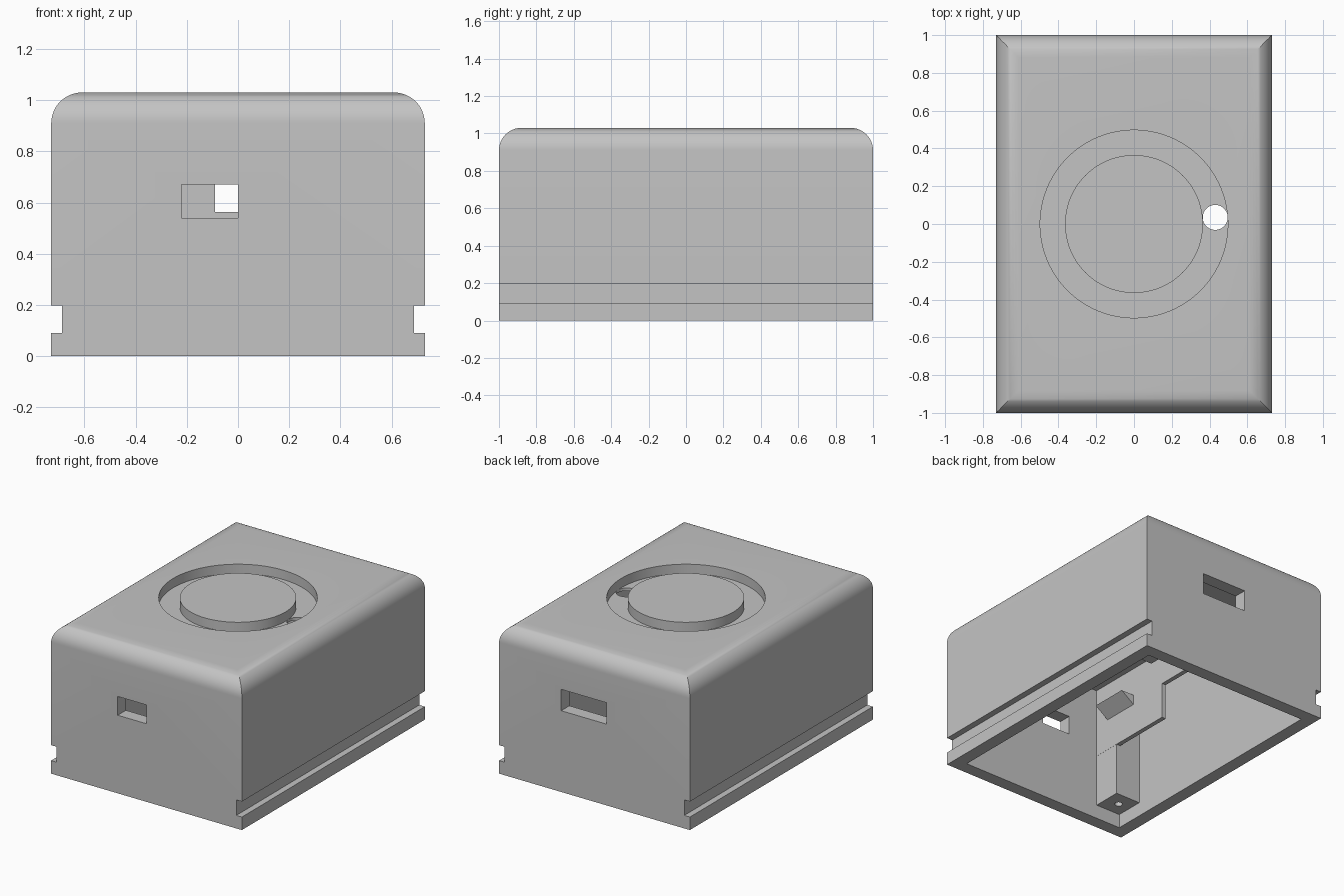
import bpy, bmesh
from math import sin, cos, pi

if "Cube" in bpy.data.objects:
    bpy.data.objects.remove(bpy.data.objects["Cube"], do_unlink=True)

grey = bpy.data.materials.new("plain grey")
grey.use_nodes = True
COLOUR = (0.55, 0.55, 0.55, 1)
grey.diffuse_color = COLOUR
grey.node_tree.nodes["Principled BSDF"].inputs["Base Color"].default_value = COLOUR

W, D, H = 0.73, 1.0, 1.03      # half width, half depth, height
WALL, ROUND = 0.09, 0.12
CEILING = 0.945
IX, IY = W - WALL, D - WALL    # inner half sizes


def finish(name, bm):
    bmesh.ops.recalc_face_normals(bm, faces=bm.faces)
    mesh = bpy.data.meshes.new(name)
    bm.to_mesh(mesh)
    bm.free()
    mesh.materials.append(grey)
    ob = bpy.data.objects.new(name, mesh)
    bpy.context.collection.objects.link(ob)
    return ob


def loft(name, rings):
    """Closed solid through matching rings of points."""
    bm = bmesh.new()
    loops = [[bm.verts.new(p) for p in ring] for ring in rings]
    n = len(loops[0])
    for a, b in zip(loops, loops[1:]):
        for i in range(n):
            j = (i + 1) % n
            bm.faces.new((a[i], a[j], b[j], b[i]))
    bm.faces.new(loops[0])
    bm.faces.new(loops[-1])
    return finish(name, bm)


def rect(hx, hy, z):
    return [(-hx, -hy, z), (hx, -hy, z), (hx, hy, z), (-hx, hy, z)]


def box(name, x, y, z):
    return loft(name, [[(x[0], y[0], h), (x[1], y[0], h), (x[1], y[1], h), (x[0], y[1], h)]
                       for h in z])


def rod(name, x, y, r, z, n=64):
    return loft(name, [[(x + r * cos(2 * pi * i / n), y + r * sin(2 * pi * i / n), h)
                        for i in range(n)] for h in z])


def cut(target, cutter):
    cutter.hide_render = True
    mod = target.modifiers.new("cut", 'BOOLEAN')
    mod.operation = 'DIFFERENCE'
    mod.solver = 'EXACT'
    mod.object = cutter
    bpy.context.view_layer.objects.active = target
    bpy.ops.object.modifier_apply(modifier=mod.name)
    bpy.data.objects.remove(cutter, do_unlink=True)


# Outer shell with rounded, mitred top edges
rings = [rect(W, D, 0)]
STEPS = 12
for i in range(STEPS + 1):
    t = pi / 2 * i / STEPS
    inset = ROUND * (1 - cos(t))
    rings.append(rect(W - inset, D - inset, H - ROUND + ROUND * sin(t)))
shell = loft("shell", rings)

# Open cavity underneath
cut(shell, box("cavity_cutter", (-IX, IX), (-IY, IY), (-0.1, CEILING)))

# Side rail slots
for s in (-1, 1):
    xs = sorted((s * (W - 0.043), s * (W + 0.1)))
    cut(shell, box("slot_cutter", xs, (-1.1, 1.1), (0.09, 0.197)))

# Front and back port openings
cut(shell, box("front_port_cutter", (-0.22, 0), (-1.1, -0.85), (0.54, 0.67)))
cut(shell, box("back_port_cutter", (-0.09, 0.255), (0.85, 1.1), (0.562, 0.71)))

# Ring groove in the top, with a wire hole through its floor
groove = rod("groove_cutter", 0, 0, 0.497, (H - 0.065, H + 0.1), 96)
cut(groove, rod("groove_core", 0, 0, 0.365, (H - 0.2, H + 0.2), 96))
cut(shell, groove)
cut(shell, rod("wire_hole_cutter", 0.43, 0.035, 0.066, (0.85, 1.2), 48))

# Screw posts in opposite corners
posts = []
for name, s in (("front_screw_post", -1), ("back_screw_post", 1)):
    xs = sorted((s * 0.45, s * (IX + 0.02)))
    ys = sorted((s * 0.71, s * (IY + 0.02)))
    post = box(name, xs, ys, (0.097, CEILING + 0.005))
    cut(post, rod("screw_hole_cutter", s * 0.55, s * 0.81, 0.025, (0, 0.4), 24))
    posts.append(post)

# Thin stepped partition hanging from the ceiling
profile = [(-IY - 0.02, 0.46), (-0.255, 0.46), (-0.255, 0.71), (IY + 0.02, 0.71),
           (IY + 0.02, CEILING + 0.005), (-IY - 0.02, CEILING + 0.005)]
partition = loft("partition", [[(x, y, z) for y, z in profile] for x in (-0.48, -0.449)])

# Wedge clip on the partition
wedge = [(-0.46, 0.68), (-0.45, 0.68), (-0.35, 0.75), (-0.46, 0.75)]
clip = loft("wedge_clip", [[(x, y, z) for x, z in wedge] for y in (-0.8, -0.54)])

# Smooth curves, sharp edges
for ob in [shell, partition, clip] + posts:
    bpy.ops.object.select_all(action='DESELECT')
    ob.select_set(True)
    bpy.context.view_layer.objects.active = ob
    bpy.ops.object.shade_smooth_by_angle()
